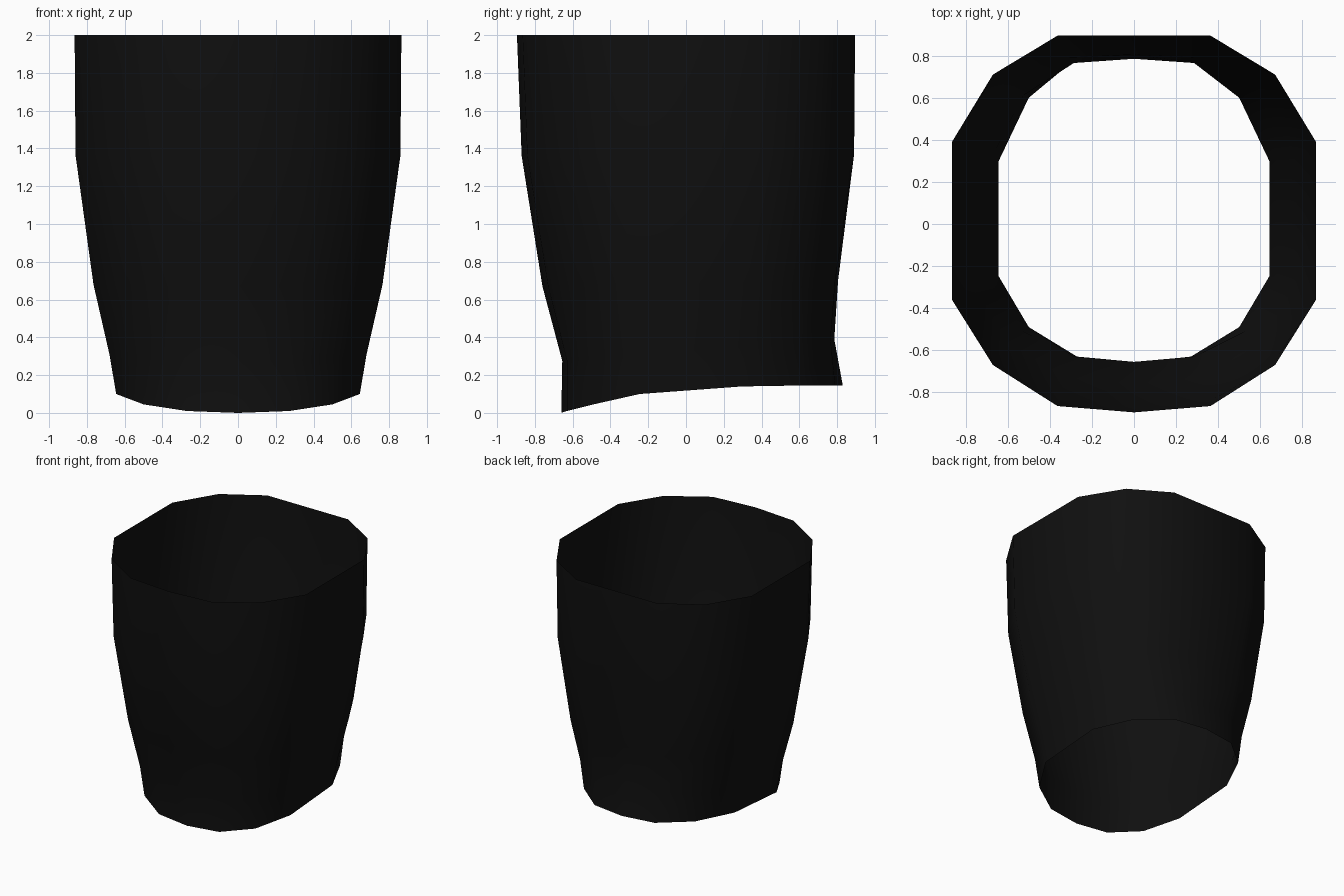
import bpy, bmesh

if "Cube" in bpy.data.objects:
    bpy.data.objects.remove(bpy.data.objects["Cube"])

# Near-black material
mat = bpy.data.materials.new("soft_black")
mat.diffuse_color = (0.005, 0.005, 0.005, 1)
mat.use_nodes = True
mat.node_tree.nodes["Principled BSDF"].inputs["Base Color"].default_value = mat.diffuse_color

# Half outline across the width, from back centre to front centre
ACROSS = (0, 0.42, 0.775, 1, 1, 0.775, 0.42, 0)

# Each ring: half width, depth of the half outline, height at back and front
RINGS = [
    (0.865, (0.895, 0.895, 0.71, 0.39, -0.36, -0.67, -0.865, -0.895), 2.0, 2.0),
    (0.86, (0.89, 0.89, 0.70, 0.385, -0.345, -0.65, -0.84, -0.87), 1.37, 1.36),
    (0.765, (0.805, 0.79, 0.64, 0.33, -0.29, -0.57, -0.73, -0.76), 0.70, 0.67),
    (0.68, (0.785, 0.765, 0.61, 0.31, -0.25, -0.51, -0.63, -0.655), 0.39, 0.275),
    (0.645, (0.83, 0.79, 0.60, 0.295, -0.245, -0.49, -0.63, -0.66), 0.145, 0.0),
]
# Curved lower hem, back to front
HEM = (0.145, 0.145, 0.145, 0.14, 0.10, 0.045, 0.01, 0.0)


def ring_points(index):
    width, depth, z_back, z_front = RINGS[index]
    half = []
    for i, (a, y) in enumerate(zip(ACROSS, depth)):
        t = (depth[0] - y) / (depth[0] - depth[-1])
        z = HEM[i] if index == len(RINGS) - 1 else z_back + (z_front - z_back) * t
        half.append((a * width, y, z))
    return half + [(-x, y, z) for x, y, z in half[-2:0:-1]]


# Open tapered sleeve, lofted ring to ring
bm = bmesh.new()
loops = [[bm.verts.new(p) for p in ring_points(i)] for i in range(len(RINGS))]
for upper, lower in zip(loops, loops[1:]):
    n = len(upper)
    for i in range(n):
        j = (i + 1) % n
        bm.faces.new((upper[i], upper[j], lower[j], lower[i]))
bmesh.ops.recalc_face_normals(bm, faces=bm.faces)
# Make the outside the front of the sheet
bm.normal_update()
if sum(f.normal.dot(f.calc_center_median() * 1.0) for f in bm.faces if f.calc_center_median().z > 1.4) < 0:
    bmesh.ops.reverse_faces(bm, faces=bm.faces)
for f in bm.faces:
    f.smooth = True
mesh = bpy.data.meshes.new("sleeve")
bm.to_mesh(mesh)
bm.free()
mesh.materials.append(mat)
sleeve = bpy.data.objects.new("sleeve", mesh)
bpy.context.collection.objects.link(sleeve)
